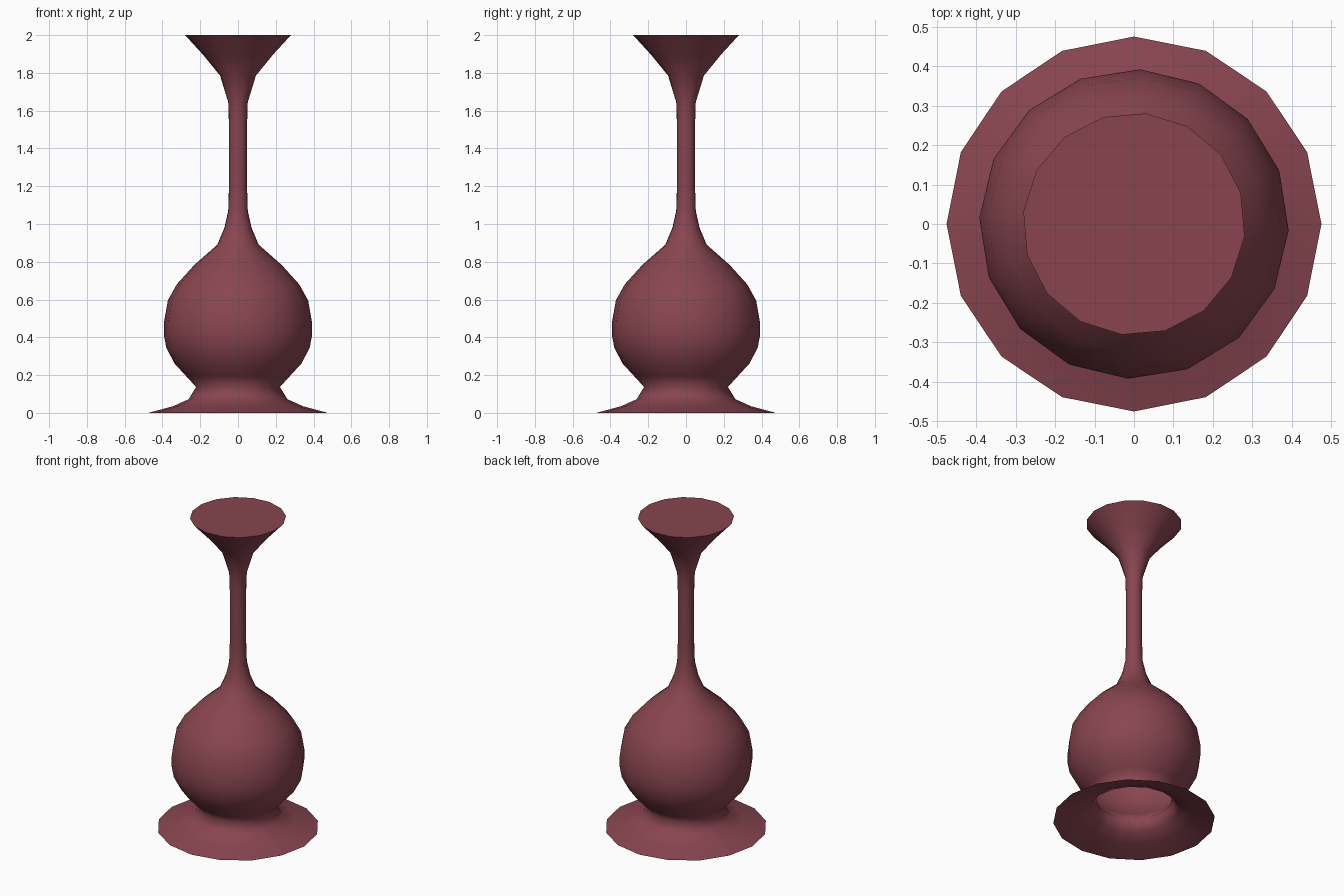
import bpy, bmesh, math

if "Cube" in bpy.data.objects:
    bpy.data.objects.remove(bpy.data.objects["Cube"])

SIDES = 16
TWIST = math.radians(-6.3)   # slight twist from foot to mouth
PROFILE = [  # radius, height
    (0.475, 0.0), (0.345, 0.035), (0.262, 0.072), (0.222, 0.137),
    (0.275, 0.195), (0.335, 0.26), (0.38, 0.345), (0.392, 0.41), (0.392, 0.48),
    (0.372, 0.595), (0.325, 0.68), (0.23, 0.785), (0.11, 0.89),
    (0.072, 0.98), (0.052, 1.07), (0.048, 1.2), (0.048, 1.52),
    (0.052, 1.645), (0.095, 1.785), (0.185, 1.895), (0.282, 2.0),
]


def ring(bm, r, z, turn):
    return [bm.verts.new((r * math.cos(turn + math.tau * i / SIDES),
                          r * math.sin(turn + math.tau * i / SIDES), z))
            for i in range(SIDES)]


def finish(name, bm, mat, smooth):
    me = bpy.data.meshes.new(name)
    for f in bm.faces:
        f.smooth = smooth
    bm.to_mesh(me)
    bm.free()
    me.materials.append(mat)
    ob = bpy.data.objects.new(name, me)
    bpy.context.collection.objects.link(ob)
    return ob


red = bpy.data.materials.new("dark_red")
red.diffuse_color = (0.25, 0.06, 0.08, 1)
red.use_nodes = True
red.node_tree.nodes["Principled BSDF"].inputs["Base Color"].default_value = red.diffuse_color

# Vase body: turned shell, open underneath
bm = bmesh.new()
last = len(PROFILE) - 1
rings = [ring(bm, r, z, TWIST * k / last) for k, (r, z) in enumerate(PROFILE)]
for a, b in zip(rings, rings[1:]):
    for i in range(SIDES):
        j = (i + 1) % SIDES
        bm.faces.new((a[i], a[j], b[j], b[i]))
finish("vase_body", bm, red, True)

# Flat lid closing the mouth
bm = bmesh.new()
bm.faces.new(ring(bm, *PROFILE[-1], TWIST))
finish("mouth_cap", bm, red, False)
